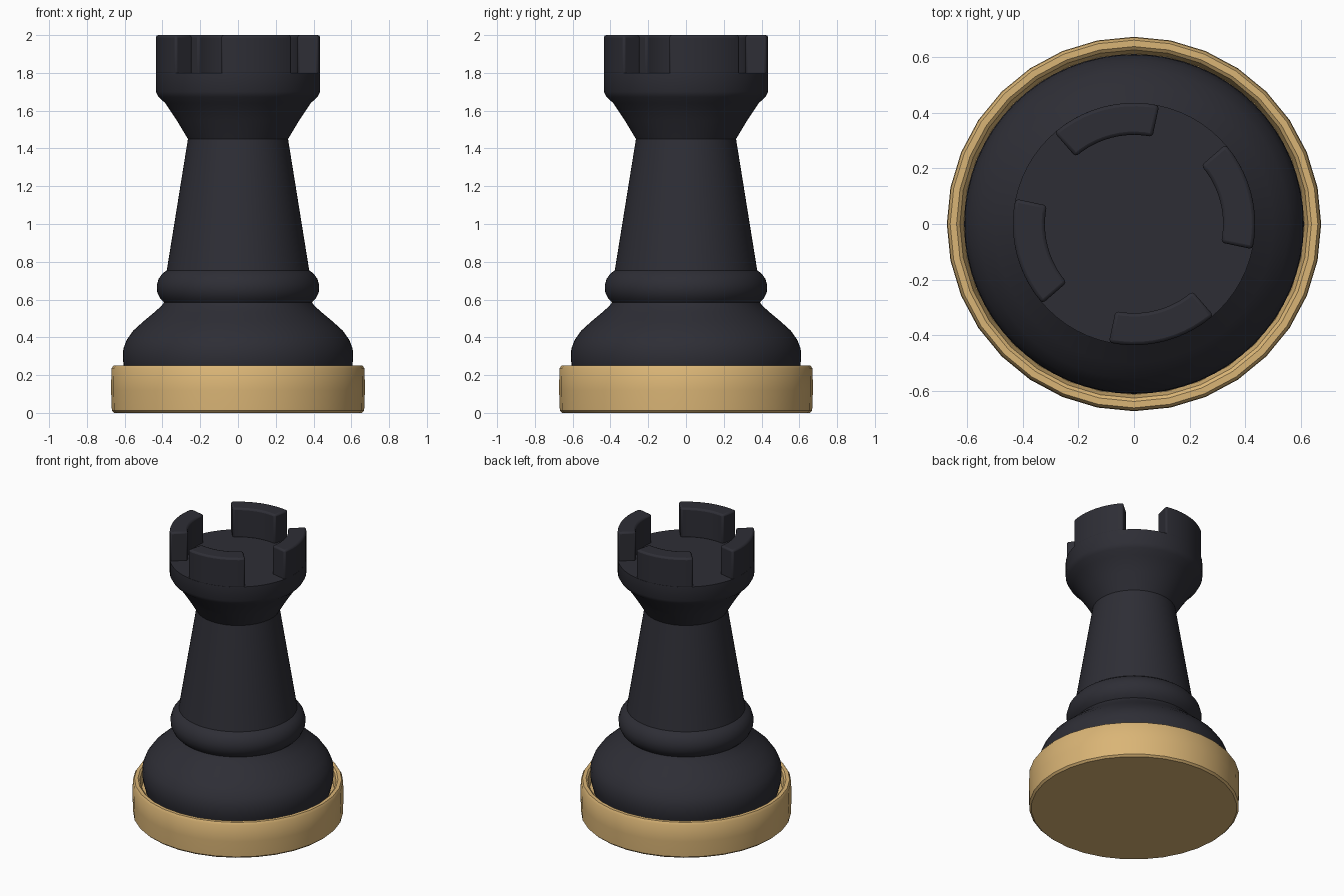
import bpy, bmesh, math

if "Cube" in bpy.data.objects:
    bpy.data.objects.remove(bpy.data.objects["Cube"])


def material(name, rgb):
    m = bpy.data.materials.new(name)
    m.diffuse_color = (*rgb, 1)
    m.use_nodes = True
    m.node_tree.nodes["Principled BSDF"].inputs["Base Color"].default_value = m.diffuse_color
    return m


dark = material("charcoal", (0.027, 0.027, 0.036))
gold = material("warm gold", (0.70, 0.46, 0.18))


def finish(name, bm, mat, angle):
    bmesh.ops.remove_doubles(bm, verts=bm.verts, dist=1e-5)
    bmesh.ops.recalc_face_normals(bm, faces=bm.faces)
    me = bpy.data.meshes.new(name)
    bm.to_mesh(me)
    bm.free()
    me.materials.append(mat)
    ob = bpy.data.objects.new(name, me)
    bpy.context.collection.objects.link(ob)
    bpy.ops.object.select_all(action='DESELECT')
    ob.select_set(True)
    bpy.context.view_layer.objects.active = ob
    bpy.ops.object.shade_smooth_by_angle(angle=math.radians(angle))
    return ob


def lathe(name, profile, mat, sides, angle=35):
    """Spin a closed (radius, height) profile about z."""
    bm = bmesh.new()
    vs = [bm.verts.new((r, 0, z)) for r, z in profile]
    es = [bm.edges.new(p) for p in zip(vs, vs[1:])]
    bmesh.ops.spin(bm, geom=vs + es, cent=(0, 0, 0), axis=(0, 0, 1),
                   angle=math.tau, steps=sides, use_merge=True)
    return finish(name, bm, mat, angle)


# Gold dish that holds the piece
lathe("base_dish", [(0, 0), (0.655, 0), (0.668, 0.012), (0.672, 0.12), (0.67, 0.235),
                    (0.66, 0.25), (0.637, 0.25), (0.625, 0.24), (0.612, 0.19), (0, 0.19)],
      gold, 32)

# Dark turned body: foot bulge, ring, tapered shaft, flared head
lathe("body", [(0, 0.19), (0.59, 0.19), (0.605, 0.25), (0.61, 0.29), (0.607, 0.34),
               (0.59, 0.385), (0.555, 0.435), (0.50, 0.485), (0.44, 0.535), (0.405, 0.567),
               (0.392, 0.585), (0.412, 0.605), (0.428, 0.64), (0.43, 0.675), (0.42, 0.71),
               (0.40, 0.738), (0.377, 0.755), (0.265, 1.45), (0.325, 1.55), (0.385, 1.64),
               (0.42, 1.672), (0.435, 1.70), (0.435, 1.80), (0, 1.80)],
      dark, 64)

# Four curved battlements around the rim
STEPS, R_IN, R_OUT = 10, 0.32, 0.435
for k in range(4):
    bm = bmesh.new()
    rings = []
    for i in range(STEPS + 1):
        a = math.radians(-12 + 53 * i / STEPS + 90 * k)
        rings.append([bm.verts.new((r * math.cos(a), r * math.sin(a), z))
                      for r, z in ((R_IN, 1.79), (R_OUT, 1.79), (R_OUT, 2.0), (R_IN, 2.0))])
    for p, q in zip(rings, rings[1:]):
        for j in range(4):
            bm.faces.new((p[j], p[(j + 1) % 4], q[(j + 1) % 4], q[j]))
    bm.faces.new(rings[0])
    bm.faces.new(rings[-1])
    ob = finish(f"battlement_{k + 1}", bm, dark, 35)
    bev = ob.modifiers.new("soft_edges", 'BEVEL')
    bev.width, bev.segments = 0.012, 2
    bev.limit_method, bev.angle_limit = 'ANGLE', math.radians(40)
